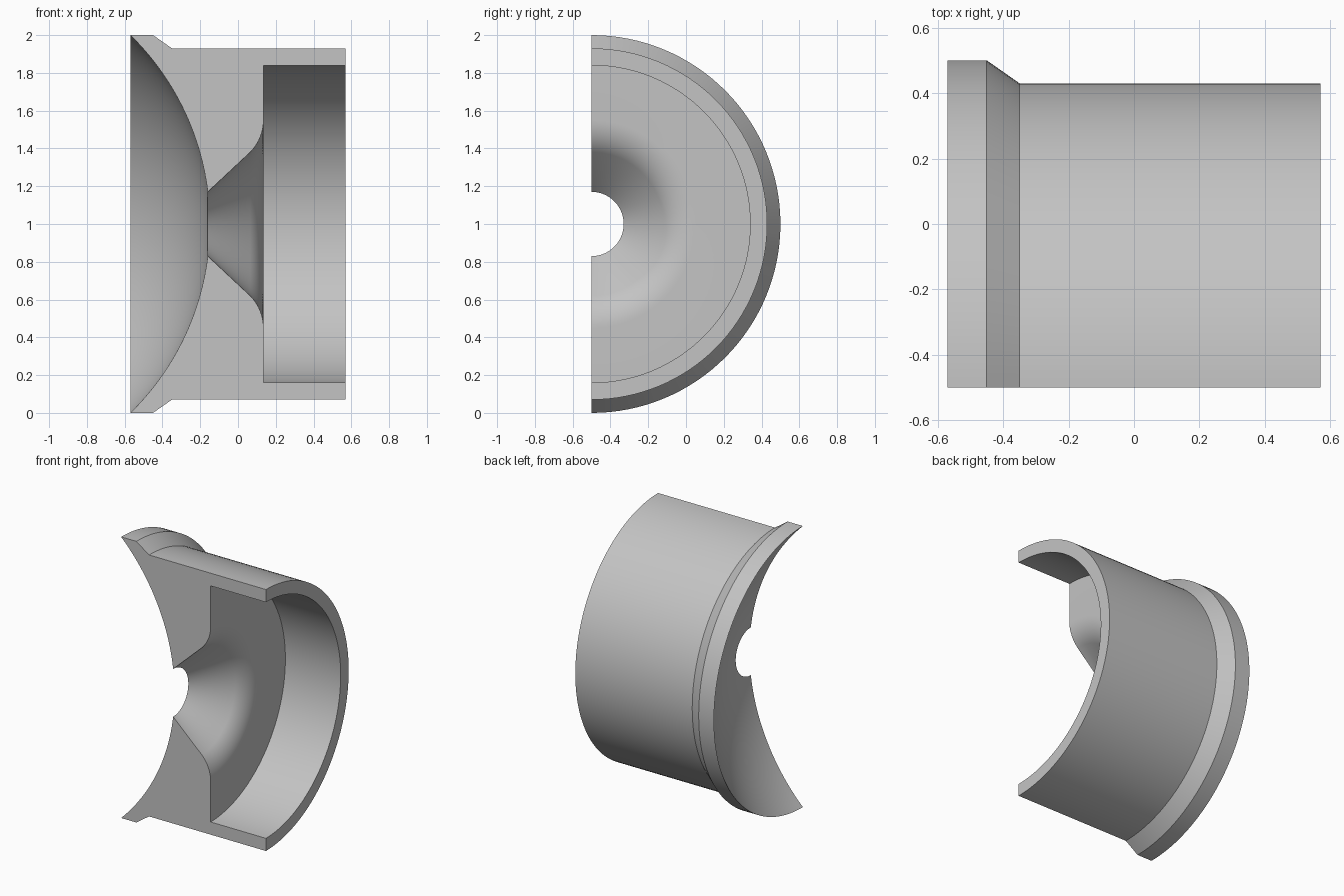
import bpy, bmesh
from math import sin, cos, pi, asin, sqrt, radians

cube = bpy.data.objects.get("Cube")
if cube:
    bpy.data.objects.remove(cube, do_unlink=True)

AXIS_Y, AXIS_Z = -0.5, 1.0   # turning axis runs along x
STEPS = 64                   # segments over the half turn


def arc(cx, cr, radius, start, end, n):
    """Points (x, r) on a circle arc, angles in radians."""
    return [(cx + radius * cos(start + (end - start) * i / n),
             cr + radius * sin(start + (end - start) * i / n)) for i in range(n + 1)]


# Grey plastic
grey = bpy.data.materials.new("light_grey")
grey.use_nodes = True
colour = (0.55, 0.55, 0.55, 1)
grey.diffuse_color = colour
grey.node_tree.nodes["Principled BSDF"].inputs["Base Color"].default_value = colour

# Section: flanged outer wall, rear recess
profile = [(-0.57, 1), (-0.45, 1), (-0.35, 0.93), (0.57, 0.93), (0.57, 0.84), (0.135, 0.84)]
# Rounded lip running into the conical bore
profile += arc(-0.105, 0.55, 0.24, 0, -pi / 4, 10)
# Spherical dish from the bore back to the rim
dish_r, bore_r = 1.4, 0.17
dish_x = -0.57 - sqrt(dish_r ** 2 - 1)
profile += arc(dish_x, 0, dish_r, asin(bore_r / dish_r), asin(1 / dish_r), 24)[:-1]

# Half turn of the section, closed by flat cut faces
bm = bmesh.new()
rings = []
for i in range(STEPS + 1):
    a = -pi / 2 + pi * i / STEPS
    rings.append([bm.verts.new((x, AXIS_Y + r * cos(a), AXIS_Z + r * sin(a))) for x, r in profile])
count = len(profile)
for lower, upper in zip(rings, rings[1:]):
    for j in range(count):
        k = (j + 1) % count
        bm.faces.new((lower[j], lower[k], upper[k], upper[j]))
caps = [bm.faces.new(rings[0]), bm.faces.new(rings[-1])]
bmesh.ops.recalc_face_normals(bm, faces=bm.faces)
bmesh.ops.triangulate(bm, faces=caps, ngon_method='EAR_CLIP')

mesh = bpy.data.meshes.new("half_flanged_cup")
bm.to_mesh(mesh)
bm.free()
mesh.materials.append(grey)
cup = bpy.data.objects.new("half_flanged_cup", mesh)
bpy.context.collection.objects.link(cup)

# Smooth turned surfaces with crisp edges
bpy.ops.object.select_all(action='DESELECT')
cup.select_set(True)
bpy.context.view_layer.objects.active = cup
bpy.ops.object.shade_smooth_by_angle(angle=radians(25))
